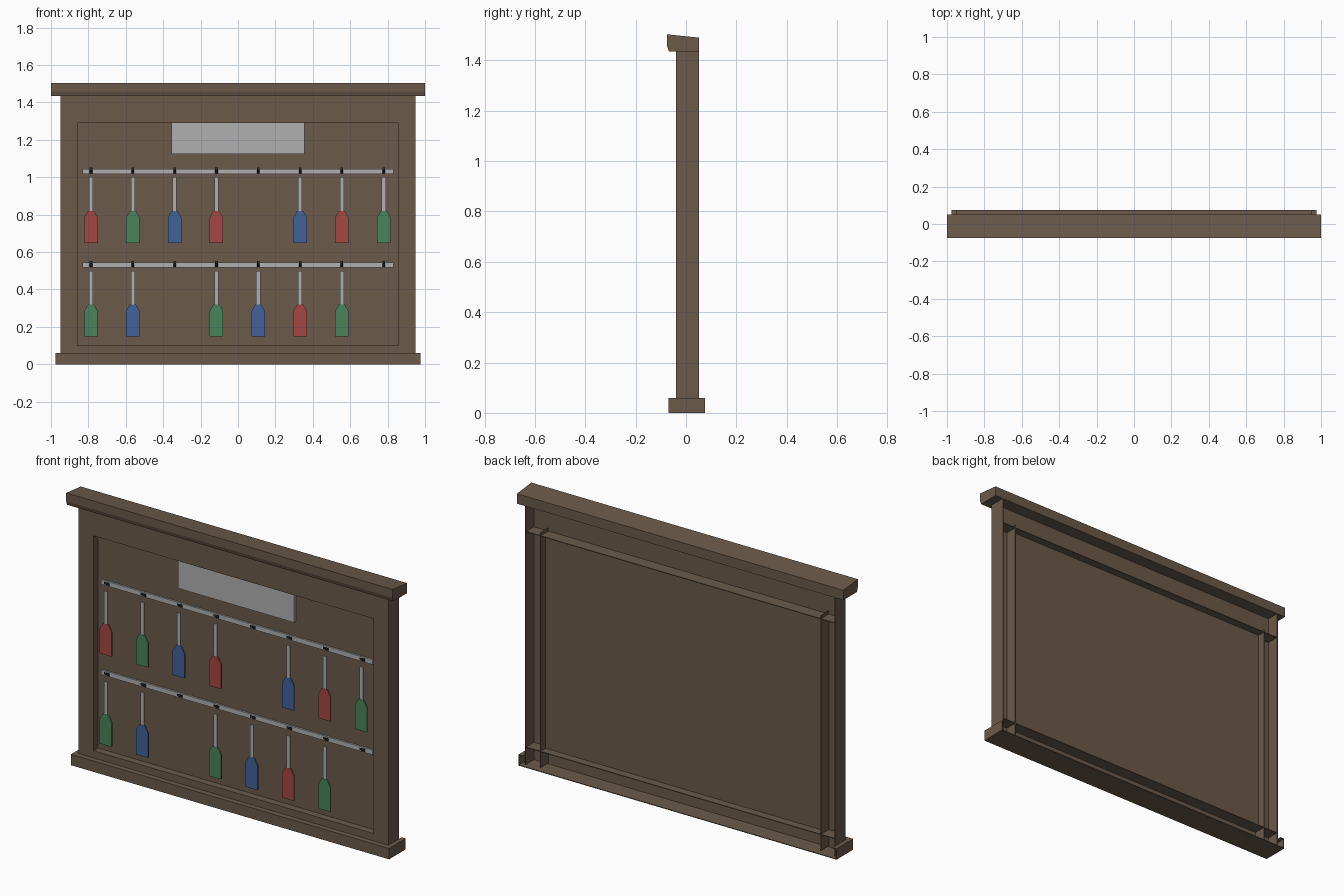
import bpy
import bmesh

cube = bpy.data.objects.get("Cube")
if cube:
    bpy.data.objects.remove(cube, do_unlink=True)


def material(name, hex_code):
    srgb = [int(hex_code[i:i + 2], 16) / 255 for i in (0, 2, 4)]
    color = [((c + 0.055) / 1.055) ** 2.4 for c in srgb] + [1]
    mat = bpy.data.materials.new(name)
    mat.use_nodes = True
    mat.diffuse_color = color
    mat.node_tree.nodes["Principled BSDF"].inputs["Base Color"].default_value = color
    return mat


WOOD = material("brown wood", "6b5a4a")
METAL = material("light grey metal", "b0b0b0")
DARK = material("dark hook metal", "303030")
TAGS = {
    "R": material("red tag", "a34743"),
    "G": material("green tag", "48835a"),
    "B": material("blue tag", "426299"),
}


def extrude(name, points, offset, mat):
    """Solid swept from a closed loop of points along an offset."""
    bm = bmesh.new()
    face = bm.faces.new([bm.verts.new(p) for p in points])
    swept = bmesh.ops.extrude_face_region(bm, geom=[face])["geom"]
    verts = [g for g in swept if isinstance(g, bmesh.types.BMVert)]
    bmesh.ops.translate(bm, verts=verts, vec=offset)
    # the starting cap is kept, so the solid is closed
    if not face.is_valid or len(bm.faces) < len(points) + 2:
        bm.faces.new([v for v in bm.verts if v not in verts])
    bmesh.ops.recalc_face_normals(bm, faces=bm.faces)
    mesh = bpy.data.meshes.new(name)
    bm.to_mesh(mesh)
    bm.free()
    mesh.materials.append(mat)
    obj = bpy.data.objects.new(name, mesh)
    bpy.context.collection.objects.link(obj)
    return obj


def box(name, x, y, z, mat=WOOD):
    loop = [(x[0], y[0], z[0]), (x[1], y[0], z[0]), (x[1], y[0], z[1]), (x[0], y[0], z[1])]
    return extrude(name, loop, (0, y[1] - y[0], 0), mat)


def pair(name, x, y, z):
    """The same box on the left and on the right."""
    box("left_" + name, x, y, z)
    box("right_" + name, (-x[1], -x[0]), y, z)


T = 0.004                    # sheet thickness
OUT, INN = 0.95, 0.857       # half widths of cabinet and opening
LOW, HIGH = 0.10, 1.29       # opening heights
FRONT, BACK = -0.04, 0.052
TOP = 1.435
BASE = 0.06

# Cornice with a sloping top and a chamfered lower front edge
cornice = [(-0.075, 1.503), (BACK, 1.49), (BACK, TOP), (-0.068, TOP), (-0.075, 1.457)]
extrude("cornice", [(-1, y, z) for y, z in cornice], (2, 0, 0), WOOD)

# Front frame
pair("stile", (INN, OUT), (FRONT, -0.02), (0, TOP))
box("top_rail", (-INN, INN), (FRONT, -0.02), (HIGH, TOP))
box("bottom_rail", (-INN, INN), (FRONT, -0.02), (0, LOW))

# Side walls and the lining of the opening, open at the back
pair("side_wall", (OUT - T, OUT), (FRONT, BACK), (0, TOP))
pair("side_lining", (INN, INN + T), (-0.02, BACK - T), (0.01, HIGH + 0.02))
box("top_lining", (-OUT + T, OUT - T), (-0.02, BACK - T), (HIGH, HIGH + T))
box("bottom_lining", (-OUT + T, OUT - T), (-0.02, BACK - T), (LOW - T, LOW))
box("back_panel", (-INN, INN), (0, T), (LOW, HIGH))

# Plinth, hollow at the back
box("plinth_bottom", (-0.975, 0.975), (-0.07, 0.075), (0, T))
box("plinth_front", (-0.975, 0.975), (-0.07, FRONT), (T, BASE))
pair("plinth_end", (0.971, 0.975), (FRONT, 0.075), (T, BASE))
pair("plinth_ledge", (OUT, 0.971), (FRONT, 0.075), (BASE - T, BASE))

# Blank sign plate
box("sign_plate", (-0.355, 0.355), (-0.017, 0), (1.125, HIGH), METAL)

# Two rows of hooks with hanging tagged keys
for row, (z, tags) in enumerate(((1.03, "RGBR BRG"), (0.53, "GB GBRG ")), 1):
    box(f"hook_rail_{row}", (-0.832, 0.832), (-0.01, 0), (z - 0.013, z + 0.013), METAL)
    for i, tag in enumerate(tags):
        x = -0.786 + 0.2236 * i
        label = f"{row}_{i + 1}"
        hook = [(-0.01, z - 0.009), (-0.039, z + 0.01), (-0.039, z + 0.023), (-0.01, z + 0.006)]
        extrude("hook_" + label, [(x - 0.007, y, h) for y, h in hook], (0.014, 0, 0), DARK)
        if tag == " ":
            continue
        box("key_shank_" + label, (x - 0.011, x + 0.011), (-0.036, -0.03),
            (z - 0.21, z - 0.03), METAL)
        half = [(0.036, -0.382), (0.036, -0.245), (0.016, -0.21)]
        outline = half + [(-w, h) for w, h in reversed(half)]
        extrude("key_tag_" + label, [(x + w, -0.037, z + h) for w, h in outline],
                (0, 0.008, 0), TAGS[tag])
